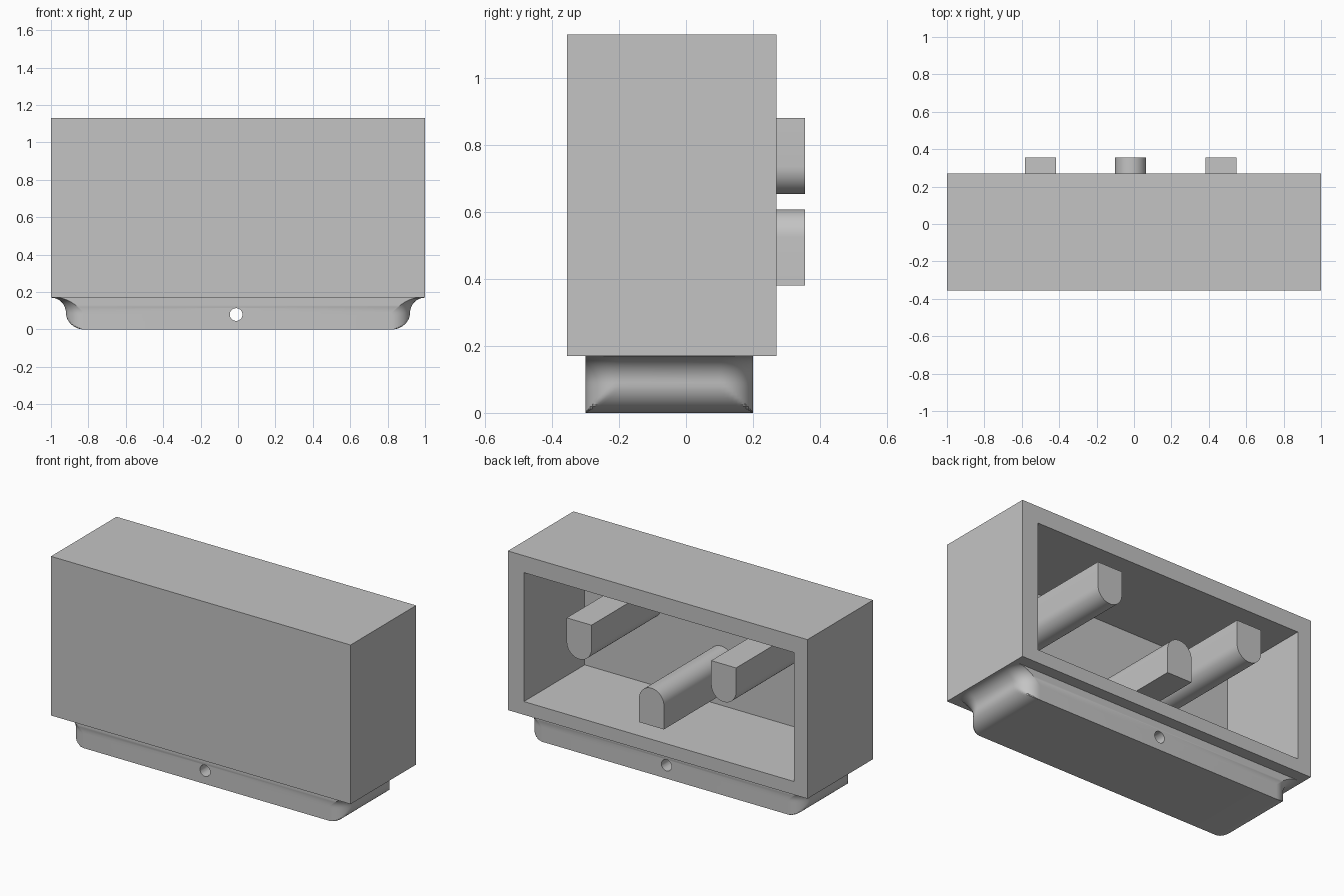
import bpy, bmesh
from math import sin, cos, pi, sqrt, radians
from mathutils import Matrix

cube = bpy.data.objects.get("Cube")
if cube:
    bpy.data.objects.remove(cube, do_unlink=True)

grey = bpy.data.materials.new("plain grey")
grey.use_nodes = True
colour = (0.55, 0.55, 0.55, 1)
grey.diffuse_color = colour
grey.node_tree.nodes["Principled BSDF"].inputs["Base Color"].default_value = colour


def finish(name, bm, smooth=False):
    """Turn a bmesh into a grey object."""
    bmesh.ops.recalc_face_normals(bm, faces=bm.faces)
    mesh = bpy.data.meshes.new(name)
    bm.to_mesh(mesh)
    bm.free()
    mesh.materials.append(grey)
    obj = bpy.data.objects.new(name, mesh)
    bpy.context.collection.objects.link(obj)
    if smooth:
        activate(obj)
        bpy.ops.object.shade_smooth_by_angle(angle=radians(30))
    return obj


def activate(obj):
    bpy.ops.object.select_all(action="DESELECT")
    obj.select_set(True)
    bpy.context.view_layer.objects.active = obj


def box(name, x0, x1, y0, y1, z0, z1):
    bm = bmesh.new()
    size = Matrix.Diagonal((x1 - x0, y1 - y0, z1 - z0, 1))
    place = Matrix.Translation(((x0 + x1) / 2, (y0 + y1) / 2, (z0 + z1) / 2))
    bmesh.ops.create_cube(bm, size=1, matrix=place @ size)
    return finish(name, bm)


def prism(name, profile, y0, y1):
    """Extrude an x-z profile along y."""
    bm = bmesh.new()
    face = bm.faces.new([bm.verts.new((x, y0, z)) for x, z in profile])
    out = bmesh.ops.extrude_face_region(bm, geom=[face])
    moved = [v for v in out["geom"] if isinstance(v, bmesh.types.BMVert)]
    bmesh.ops.translate(bm, verts=moved, vec=(0, y1 - y0, 0))
    return finish(name, bm, smooth=True)


def cut(target, cutter):
    cutter.hide_render = True
    mod = target.modifiers.new("cut", "BOOLEAN")
    mod.operation = "DIFFERENCE"
    mod.solver = "EXACT"
    mod.object = cutter
    activate(target)
    bpy.ops.object.modifier_apply(modifier=mod.name)
    bpy.data.objects.remove(cutter, do_unlink=True)


# Housing: a box open at the back
housing = box("housing", -1, 1, -0.355, 0.27, 0.17, 1.13)
cut(housing, box("opening_cutter", -0.91, 0.893, -0.31, 0.4, 0.25, 1.028))

# Pegs: half-round bars standing on the inside of the front wall
R = 0.083


def peg(name, x, flat_z, direction):
    arc_z = flat_z + direction * 0.144
    arc = [(x + R * cos(pi * i / 24), arc_z + direction * R * sin(pi * i / 24))
           for i in range(25)]
    prism(name, [(x + R, flat_z)] + arc + [(x - R, flat_z)], -0.315, 0.355)


peg("upper_peg_right", -0.5, 0.88, -1)
peg("upper_peg_left", 0.465, 0.88, -1)
peg("lower_peg", -0.018, 0.38, 1)

# Base: ends rounded in plan and below, flaring out to the housing
STEPS = 12
angles = [pi / 2 * i / STEPS for i in range(STEPS + 1)]
half, round_r, flare_r, waist = 0.82, 0.1, 0.08, 0.09
# each row: height, reach of the end, radius of the plan corners
rows = [(waist * (1 - cos(a)), half + round_r * sin(a), round_r) for a in angles]
rows += [(waist + flare_r * sin(a), 1, round_r + flare_r * (1 - cos(a)))
         for a in angles[1:]]
# each column: y and its distance into the rounded corner
columns = [(-0.2 - d, d) for d in (round_r * cos(a) for a in angles)]
columns += [(0.1 + d, d) for d in (round_r * cos(a) for a in reversed(angles))]

bm = bmesh.new()
loops = []
for z, reach, r in rows:
    end = [(min(reach, half + sqrt(max(r * r - d * d, 0))), y) for y, d in columns]
    outline = end + [(-x, y) for x, y in reversed(end)]
    loops.append([bm.verts.new((x, y, z)) for x, y in outline])
for low, high in zip(loops, loops[1:]):
    for i in range(len(low)):
        j = (i + 1) % len(low)
        bm.faces.new((low[i], low[j], high[j], high[i]))
bm.faces.new(loops[0])
bm.faces.new(loops[-1])
base = finish("base", bm)

# Pin hole through the base
ring = [(-0.01 + 0.034 * cos(pi * i / 16), 0.08 + 0.034 * sin(pi * i / 16))
        for i in range(32)]
cut(base, prism("hole_cutter", ring, -0.5, 0.5))
activate(base)
bpy.ops.object.shade_smooth_by_angle(angle=radians(30))
